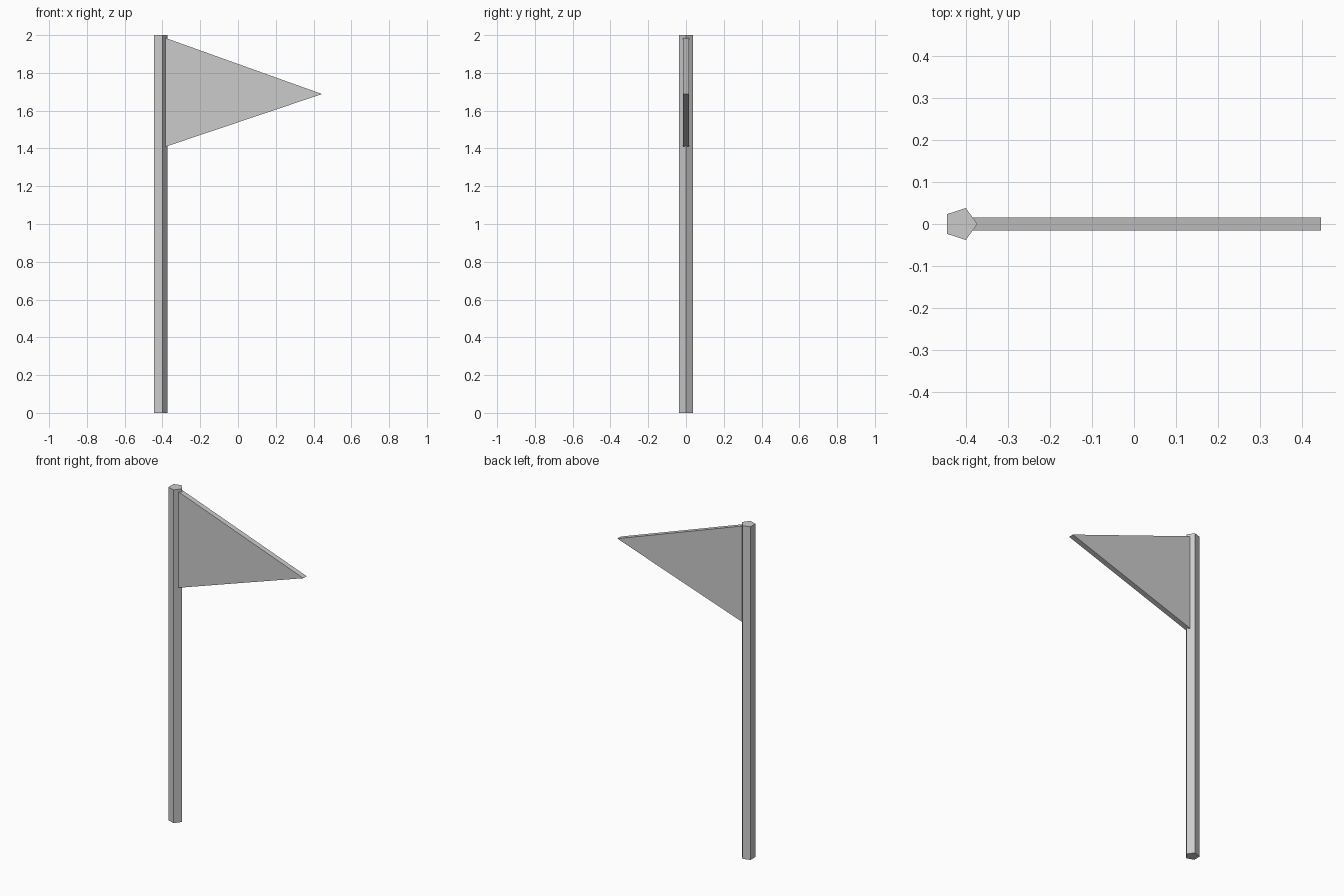
import bpy, bmesh
from math import cos, sin, tau

if "Cube" in bpy.data.objects:
    bpy.data.objects.remove(bpy.data.objects["Cube"])


def prism(name, profile, direction):
    """Extrude a closed profile along a direction into a solid."""
    bm = bmesh.new()
    face = bm.faces.new([bm.verts.new(p) for p in profile])
    ext = bmesh.ops.extrude_face_region(bm, geom=[face], use_keep_orig=True)
    moved = [v for v in ext["geom"] if isinstance(v, bmesh.types.BMVert)]
    bmesh.ops.translate(bm, verts=moved, vec=direction)
    bmesh.ops.recalc_face_normals(bm, faces=bm.faces)
    mesh = bpy.data.meshes.new(name)
    bm.to_mesh(mesh)
    bm.free()
    obj = bpy.data.objects.new(name, mesh)
    bpy.context.collection.objects.link(obj)
    return obj


# Five-sided pole with one corner pointing at the flag
R, CX = 0.04, -0.413
prism("pole", [(CX + R * cos(tau * i / 5), R * sin(tau * i / 5), 0)
               for i in range(5)], (0, 0, 2))

# Triangular pennant, its back edge set into the pole
T = 0.016
prism("pennant", [(-0.387, -T, 1.986), (-0.387, -T, 1.408), (0.445, -T, 1.688)],
      (0, 2 * T, 0))
